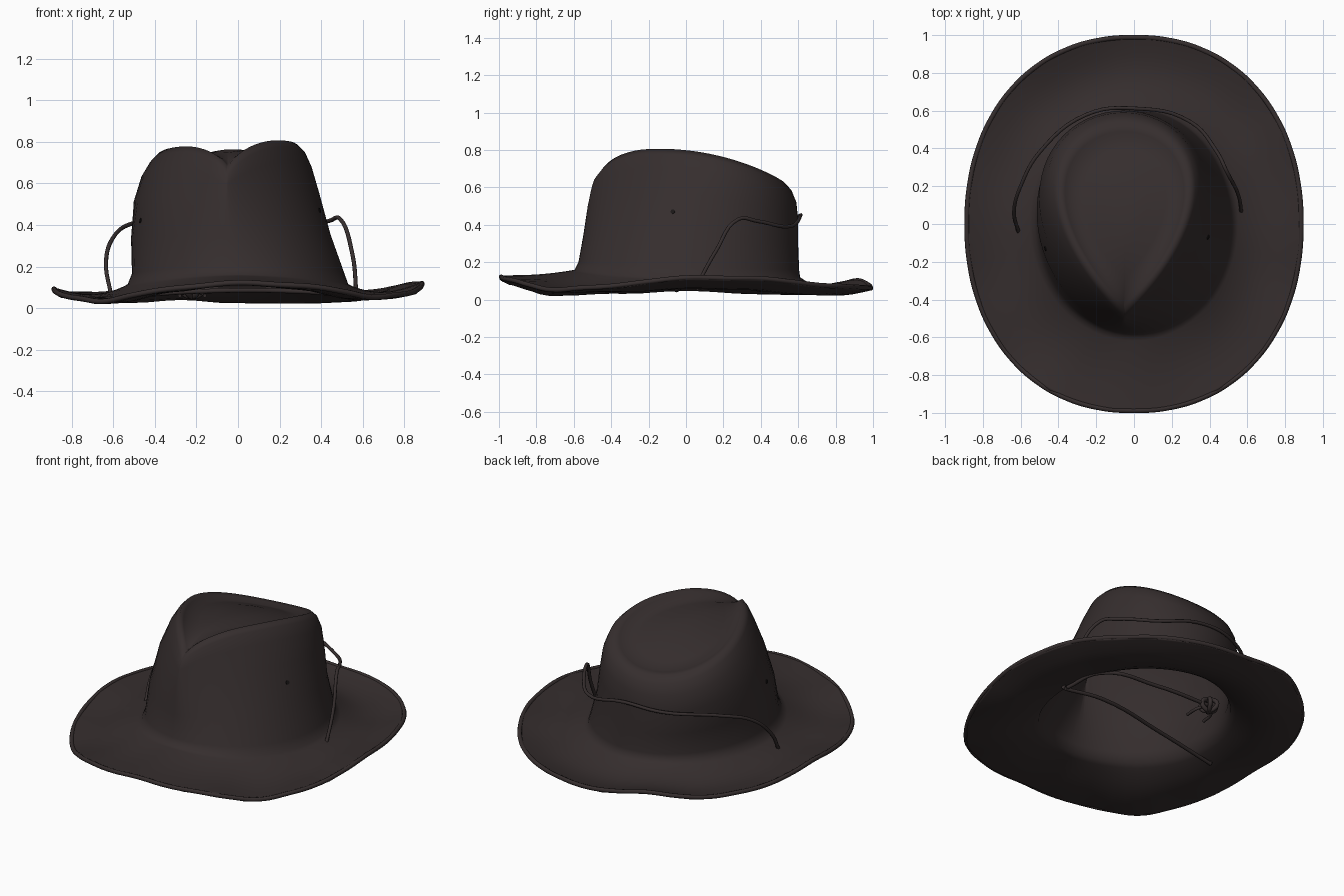
import bpy, bmesh, math
from mathutils import Vector

cube = bpy.data.objects.get("Cube")
if cube:
    bpy.data.objects.remove(cube, do_unlink=True)


def material(name, rgb):
    m = bpy.data.materials.new(name)
    m.use_nodes = True
    col = (*rgb, 1)
    m.diffuse_color = col
    bsdf = m.node_tree.nodes["Principled BSDF"]
    bsdf.inputs["Base Color"].default_value = col
    bsdf.inputs["Roughness"].default_value = 0.9
    return m


FELT = material("dark brown felt", (0.036, 0.027, 0.027))
HOLE = material("black eyelet", (0.01, 0.008, 0.008))
SEG = 64

# Brim edge heights, evenly spaced round from the front through the left
EDGE = [.13, .11, .06, .08, .125, .12, .085, .075,
        .07, .11, .075, .075, .1, .065, .04, .095]


def signed_pow(v, p):
    return math.copysign(abs(v) ** p, v)


def edge_height(t):
    u = t / (2 * math.pi) * len(EDGE)
    i = int(u)
    f = (1 - math.cos(math.pi * (u - i))) / 2
    return EDGE[i % len(EDGE)] * (1 - f) + EDGE[(i + 1) % len(EDGE)] * f


# Angle t runs round the hat from the front centre
def teardrop(t, w, cx, yf, yb, k):
    peak = max(math.sin(i * .05) * math.sin(i * .025) ** k for i in range(1, 62))
    x = cx + w * math.sin(t) * abs(math.sin(t / 2)) ** k / peak
    return x, (yf + yb) / 2 + (yf - yb) / 2 * math.cos(t)


def brim_edge(t):
    x = 0.885 * signed_pow(math.sin(t), 0.91)
    y = -0.988 * signed_pow(math.cos(t), 0.93)
    return x, y, edge_height(t)


def base_height(t):
    c = math.cos(t)
    return 0.115 + (0.045 if c > 0 else 0.005) * c * c


def ridge_height(y):
    return 0.795 - (1.0 if y < -0.2 else 0.32) * (y + 0.2) ** 2


# Crown rings: half width, centre x, front y, back y, pinch, height fraction, front dip
CROWN = [
    (.53, .0, -.595, .61, 0, 0, 0),
    (.51, .0, -.575, .605, 0, .08, 0),
    (.48, -.035, -.55, .60, .15, .35, 0),
    (.447, -.055, -.525, .60, .45, .65, 0),
    (.41, -.055, -.505, .59, .7, .85, .02),
    (.375, -.05, -.49, .565, .85, .955, .04),
    (.345, -.05, -.46, .53, .9, 1, .045),
    (.315, -.05, -.43, .49, .9, .975, .035),
    (.28, -.05, -.38, .45, .9, .935, .01),
    (.22, -.05, -.28, .39, .8, .94, 0),
    (.12, -.05, -.12, .28, .5, .958, 0),
    (.04, -.05, .02, .14, .2, .963, 0),
]


def brim_point(t, s):
    bx, by = teardrop(t, *CROWN[0][:5])
    ex, ey, ez = brim_edge(t)
    z = base_height(t) * (1 - s) + ez * s
    dip = 0.01 + 0.032 * abs(math.sin(t)) + 0.04 * max(0, -math.cos(t)) ** 2
    z -= dip * math.sin(math.pi * s ** 0.9)
    return Vector((bx + (ex - bx) * s, by + (ey - by) * s, max(z, 0.024)))


def crown_point(t, ring):
    x, y = teardrop(t, *ring[:5])
    f, dip = ring[5:]
    z = base_height(t) * (1 - f) + (ridge_height(y) + 0.065 * x) * f
    around = min(t, 2 * math.pi - t)
    return Vector((x, y, z - dip * math.exp(-(around / 0.4) ** 2)))


# Hat body: brim and pinched crown in one shell
angles = [2 * math.pi * i / SEG for i in range(SEG)]
ring_points = [[brim_point(t, s) for t in angles]
               for s in (1, .97, .9, .75, .6, .45, .3, .15, .06)]
ring_points += [[crown_point(t, r) for t in angles] for r in CROWN]
bm = bmesh.new()
rings = [[bm.verts.new(p) for p in ring] for ring in ring_points]
for a, b in zip(rings, rings[1:]):
    for i in range(SEG):
        j = (i + 1) % SEG
        bm.faces.new((a[i], a[j], b[j], b[i]))
bm.faces.new(rings[-1])
mesh = bpy.data.meshes.new("hat_body")
bm.to_mesh(mesh)
bm.free()
mesh.materials.append(FELT)
for p in mesh.polygons:
    p.use_smooth = True
hat = bpy.data.objects.new("hat_body", mesh)
bpy.context.collection.objects.link(hat)
solid = hat.modifiers.new("thickness", "SOLIDIFY")
solid.thickness = 0.02
solid.offset = -1


def tube(name, points, radius, cyclic=False):
    cu = bpy.data.curves.new(name, "CURVE")
    cu.dimensions = "3D"
    cu.bevel_depth = radius
    cu.bevel_resolution = 2
    cu.resolution_u = 6
    cu.use_fill_caps = True
    sp = cu.splines.new("BEZIER")
    sp.bezier_points.add(len(points) - 1)
    sp.use_cyclic_u = cyclic
    for bp, co in zip(sp.bezier_points, points):
        bp.co = co
        bp.handle_left_type = bp.handle_right_type = "AUTO"
    cu.materials.append(FELT)
    ob = bpy.data.objects.new(name, cu)
    bpy.context.collection.objects.link(ob)


# Rolled brim edge
tube("brim_binding", [Vector(brim_edge(t)) - Vector((0, 0, .008)) for t in angles[::2]],
     0.013, True)

# Cord round the back of the crown, passing through the brim
tube("crown_cord", [
    (-.61, -.05, .06), (-.635, .07, .22), (-.6, .2, .34), (-.5, .38, .41),
    (-.25, .58, .44), (0, .612, .45), (.3, .54, .39), (.44, .38, .42),
    (.49, .28, .43), (.55, .16, .26), (.57, .05, .06)], 0.01)

# Chin strings under the crown
KNOT = Vector((-.22, .4, .09))
tube("chin_string_back", [(.56, .08, .06), (.5, .3, .08), (.15, .38, .09), KNOT], 0.011)
tube("chin_string_front", [(.56, .06, .06), (.3, .08, .08), (-.2, .0, .08), (-.61, -.05, .05)], 0.011)
for side in (-1, 1):
    tube("loose_end", [KNOT, KNOT + Vector((side * .05, -.04, -.02)),
                       KNOT + Vector((side * .06, -.12, -.03))], 0.009)
for k in range(3):
    a = k * math.pi / 3
    loop = []
    for i in range(8):
        u = i * math.pi / 4
        r = 0.05 * math.cos(u)
        loop.append(KNOT + Vector((r * math.cos(a), r * math.sin(a), 0.035 * math.sin(u))))
    tube("string_knot", loop, 0.013, True)

# Small eyelets on the crown sides
for name, start, way in (("eyelet_left", (1, -.07, .47), -1), ("eyelet_right", (-1, -.13, .42), 1)):
    hit, loc, normal, _ = hat.ray_cast(Vector(start), Vector((way, 0, 0)))
    if hit:
        bpy.ops.mesh.primitive_cylinder_add(
            vertices=10, radius=0.012, depth=0.008, location=loc,
            rotation=normal.to_track_quat("Z", "Y").to_euler())
        bpy.context.object.name = name
        bpy.context.object.data.materials.append(HOLE)
